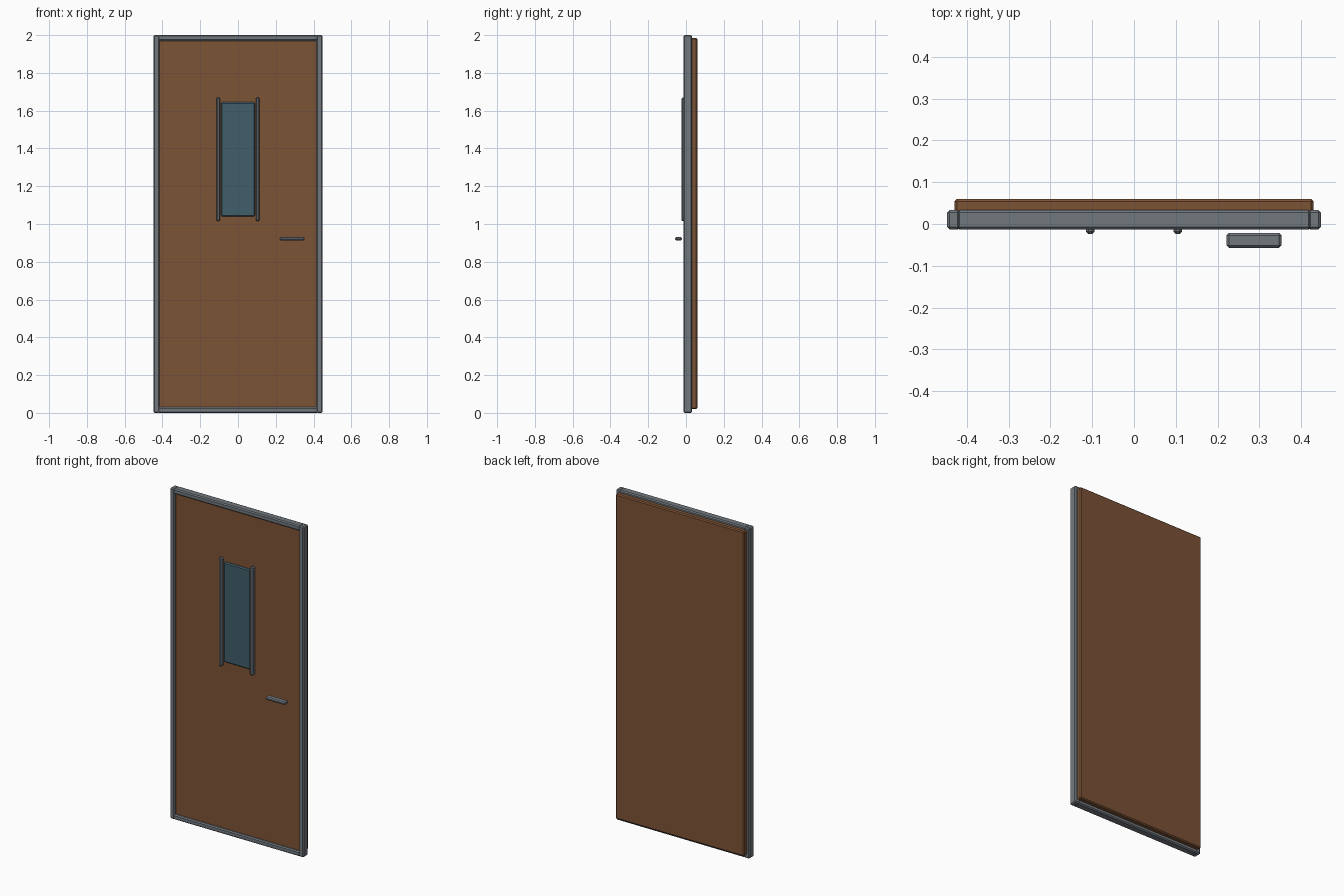
import bpy
import bmesh

if "Cube" in bpy.data.objects:
    bpy.data.objects.remove(bpy.data.objects["Cube"])


def material(name, rgb):
    m = bpy.data.materials.new(name)
    lin = [(c / 255 / 12.92) if c < 11 else ((c / 255 + 0.055) / 1.055) ** 2.4 for c in rgb]
    m.diffuse_color = (*lin, 1)
    m.use_nodes = True
    m.node_tree.nodes["Principled BSDF"].inputs["Base Color"].default_value = m.diffuse_color
    return m


BROWN = material("brown_wood", (124, 83, 54))
GREY = material("grey_metal", (114, 121, 127))
TEAL = material("teal_glass", (65, 95, 106))


def box(name, x, y, z, mat, bevel):
    """Chamfered block from (min, max) ranges on each axis."""
    bm = bmesh.new()
    bmesh.ops.create_cube(bm, size=1)
    for v in bm.verts:
        v.co = [r[0] + (c + 0.5) * (r[1] - r[0]) for c, r in zip(v.co, (x, y, z))]
    bmesh.ops.bevel(bm, geom=bm.edges[:], offset=bevel, segments=1,
                    profile=0.5, affect='EDGES')
    me = bpy.data.meshes.new(name)
    bm.to_mesh(me)
    bm.free()
    me.materials.append(mat)
    ob = bpy.data.objects.new(name, me)
    bpy.context.collection.objects.link(ob)
    return ob


# Door leaf, set back inside the frame and standing proud at the rear
box("door_panel", (-0.43, 0.43), (0.0, 0.06), (0.02, 1.985), BROWN, 0.006)

# Frame: jambs on both sides, header and sill between them
FRAME_Y = (-0.013, 0.033)
for side, s in (("left", -1), ("right", 1)):
    box(side + "_jamb", sorted((s * 0.416, s * 0.447)), FRAME_Y, (0, 2), GREY, 0.006)
    # Upright trim strip beside the window
    box(side + "_window_trim", sorted((s * 0.094, s * 0.115)), (-0.024, 0.004),
        (1.015, 1.67), GREY, 0.006)
box("header", (-0.424, 0.424), FRAME_Y, (1.97, 2), GREY, 0.006)
box("sill", (-0.424, 0.424), FRAME_Y, (0, 0.03), GREY, 0.006)

# Window pane and floating lever handle
box("window_pane", (-0.09, 0.09), (-0.010, 0.008), (1.04, 1.645), TEAL, 0.006)
box("handle", (0.221, 0.353), (-0.057, -0.021), (0.913, 0.931), GREY, 0.006)
